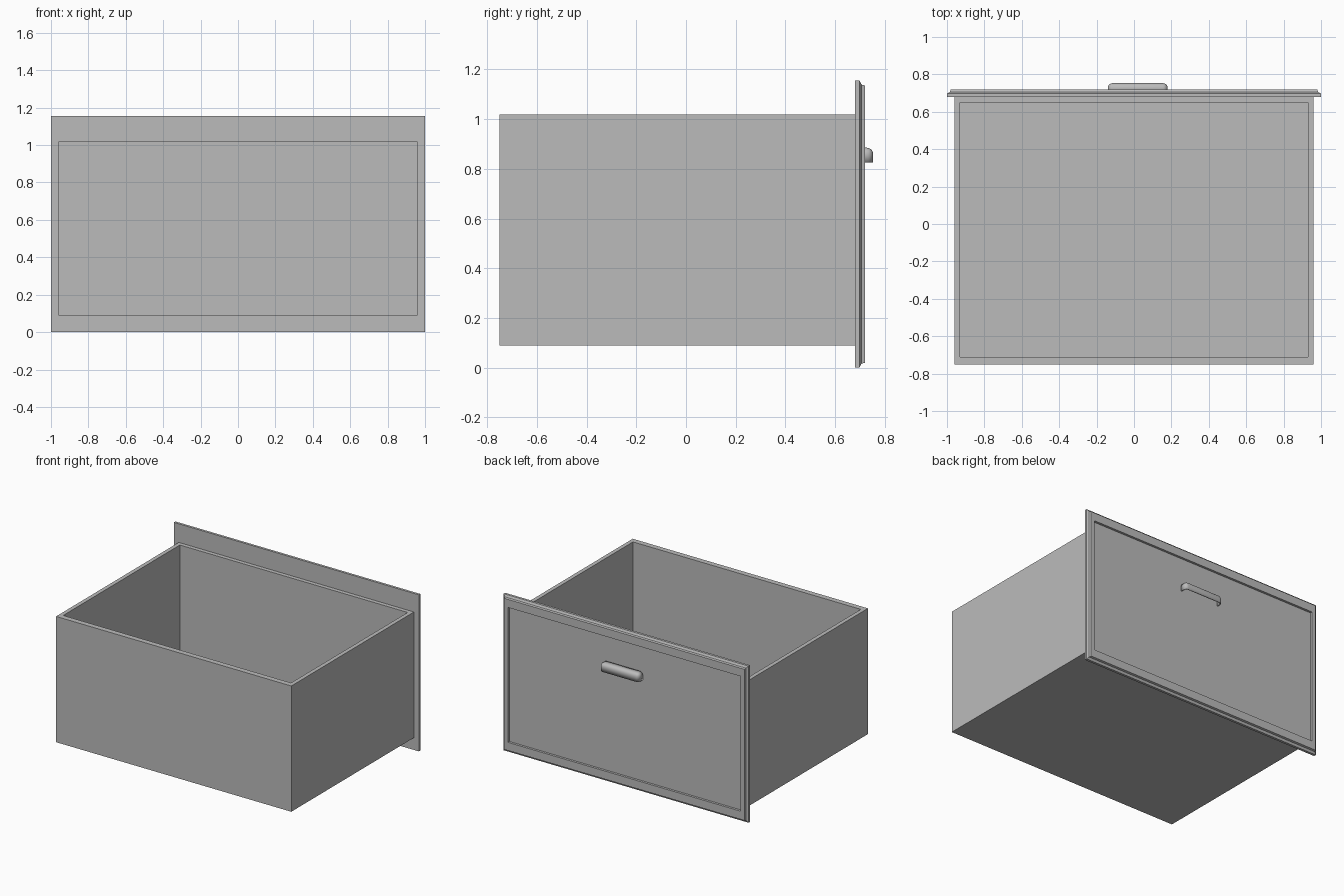
import bpy
import bmesh

cube = bpy.data.objects.get("Cube")
if cube:
    bpy.data.objects.remove(cube, do_unlink=True)

grey = bpy.data.materials.new("plain grey")
grey.use_nodes = True
grey.diffuse_color = (0.5, 0.5, 0.5, 1)
grey.node_tree.nodes["Principled BSDF"].inputs["Base Color"].default_value = (0.5, 0.5, 0.5, 1)


def finish(name, bm):
    bmesh.ops.recalc_face_normals(bm, faces=bm.faces)
    mesh = bpy.data.meshes.new(name)
    bm.to_mesh(mesh)
    bm.free()
    mesh.materials.append(grey)
    obj = bpy.data.objects.new(name, mesh)
    bpy.context.collection.objects.link(obj)
    return obj


def loft(name, rings):
    """Join successive four-cornered rings and cap both ends."""
    bm = bmesh.new()
    loops = [[bm.verts.new(p) for p in ring] for ring in rings]
    for a, b in zip(loops, loops[1:]):
        for i in range(4):
            j = (i + 1) % 4
            bm.faces.new((a[i], a[j], b[j], b[i]))
    bm.faces.new(loops[0])
    bm.faces.new(loops[-1])
    return finish(name, bm)


def flat_ring(x, y0, y1, z):
    return [(-x, y0, z), (x, y0, z), (x, y1, z), (-x, y1, z)]


def upright_ring(dx, dz, y):
    x, top = 1 - dx, 1.155 - dz
    return [(-x, y, dz), (x, y, dz), (x, y, top), (-x, y, top)]


# Open box with wall thickness and floor
loft("drawer_box", [
    flat_ring(0.96, -0.75, 0.682, 0.09),
    flat_ring(0.96, -0.75, 0.682, 1.018),
    flat_ring(0.93, -0.71, 0.65, 1.018),
    flat_ring(0.93, -0.71, 0.65, 0.125),
])

# Face panel: moulded rim, raised frame and recessed field
loft("face_panel", [
    upright_ring(0, 0, 0.68),
    upright_ring(0, 0, 0.698),
    upright_ring(0.016, 0.016, 0.706),
    upright_ring(0.02, 0.02, 0.72),
    upright_ring(0.05, 0.08, 0.72),
    upright_ring(0.05, 0.08, 0.703),
])

# Cup handle: rounded shell, open underneath and against the panel
bm = bmesh.new()
bmesh.ops.create_cube(bm, size=1)
for v in bm.verts:
    v.co.x = 0.02 + v.co.x * 0.32
    v.co.y = 0.7275 + v.co.y * 0.051
    v.co.z = 0.855 + v.co.z * 0.06
bm.normal_update()
opened = [f for f in bm.faces if f.normal.z < -0.5 or f.normal.y < -0.5]
rounded = [e for e in bm.edges if not any(f in opened for f in e.link_faces)]
bmesh.ops.delete(bm, geom=opened, context='FACES')
bmesh.ops.bevel(bm, geom=rounded, offset=0.026, segments=5, profile=0.5, affect='EDGES')
handle = finish("handle", bm)
# Make the shell face outward before thickening it inward
if sum(p.normal.y * p.area for p in handle.data.polygons) < 0:
    handle.data.flip_normals()
shell = handle.modifiers.new("shell", 'SOLIDIFY')
shell.thickness = 0.007
shell.offset = -1

bpy.ops.object.select_all(action='DESELECT')
handle.select_set(True)
bpy.context.view_layer.objects.active = handle
bpy.ops.object.shade_smooth_by_angle()
